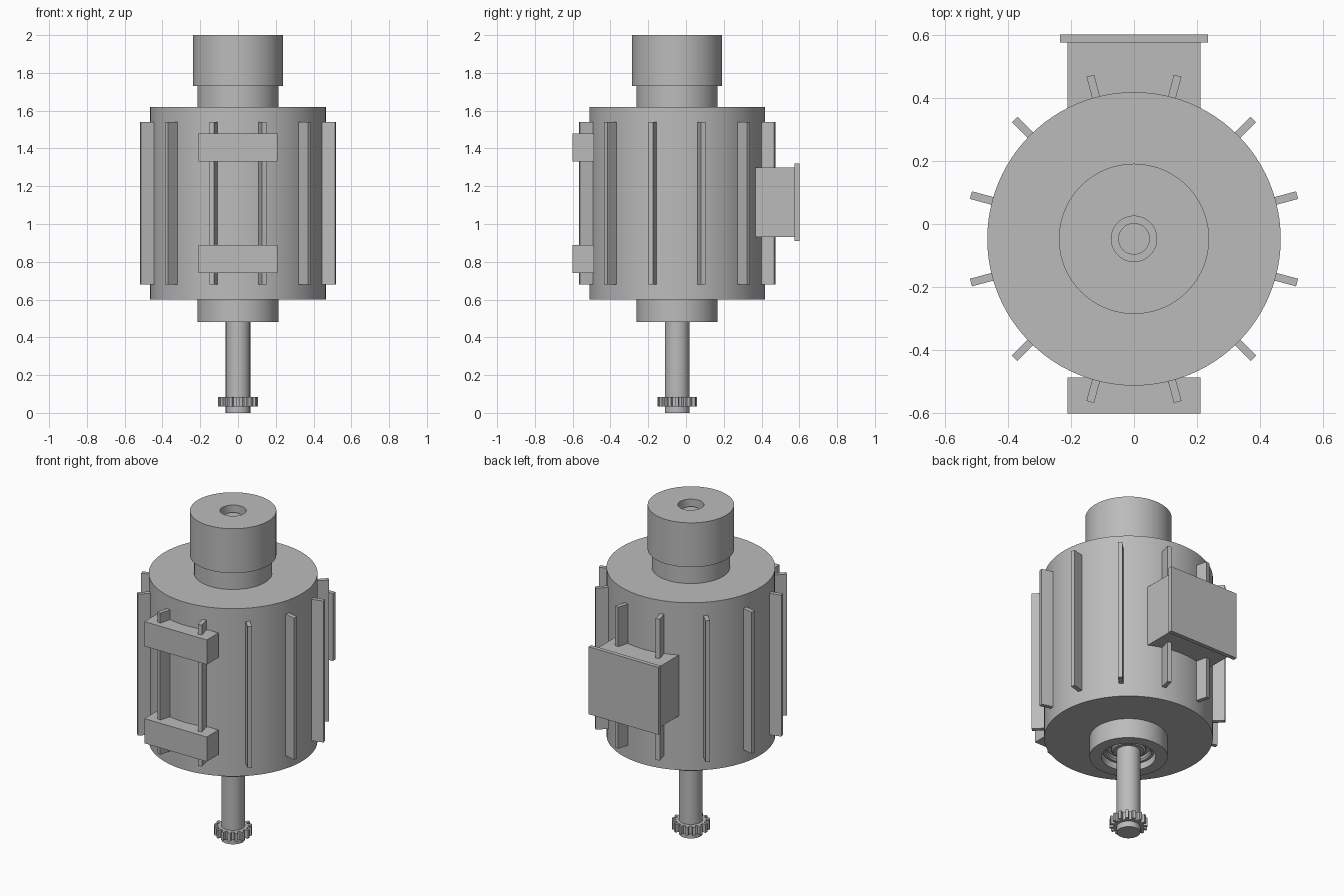
import bpy, bmesh, math
from mathutils import Matrix, Vector

cube = bpy.data.objects.get("Cube")
if cube:
    bpy.data.objects.remove(cube, do_unlink=True)

AXIS_Y = -0.047

grey = bpy.data.materials.new("motor grey")
grey.use_nodes = True
COLOUR = (0.5, 0.5, 0.5, 1)
grey.diffuse_color = COLOUR
grey.node_tree.nodes["Principled BSDF"].inputs["Base Color"].default_value = COLOUR


def finish(bm, name, smooth=False):
    bmesh.ops.recalc_face_normals(bm, faces=bm.faces[:])
    mesh = bpy.data.meshes.new(name)
    bm.to_mesh(mesh)
    bm.free()
    mesh.materials.append(grey)
    ob = bpy.data.objects.new(name, mesh)
    bpy.context.collection.objects.link(ob)
    if smooth:
        bpy.ops.object.select_all(action="DESELECT")
        ob.select_set(True)
        bpy.context.view_layer.objects.active = ob
        bpy.ops.object.shade_smooth_by_angle(angle=math.radians(30))
    return ob


def lathe(name, profile, steps=96):
    """Spin a radius/height profile, starting and ending on the axis."""
    bm = bmesh.new()
    verts = [bm.verts.new((r, 0, z)) for r, z in profile]
    edges = [bm.edges.new(pair) for pair in zip(verts, verts[1:])]
    bmesh.ops.spin(bm, geom=verts + edges, cent=(0, 0, 0), axis=(0, 0, 1),
                   angle=math.tau, steps=steps)
    bmesh.ops.remove_doubles(bm, verts=bm.verts[:], dist=1e-5)
    ob = finish(bm, name, True)
    ob.location.y = AXIS_Y
    return ob


def box(name, low, high, turn=0.0, y=0.0):
    bm = bmesh.new()
    low, high = Vector(low), Vector(high)
    bmesh.ops.create_cube(bm, size=1, matrix=Matrix.Translation((low + high) / 2)
                          @ Matrix.Diagonal((*(high - low), 1)))
    ob = finish(bm, name)
    ob.rotation_euler.z = turn
    ob.location.y = y
    return ob


# Housing with collars, top bore and a stepped bearing seat underneath
lathe("housing", [
    (0, 1.93), (0.072, 1.93), (0.072, 2), (0.238, 2), (0.238, 1.73),
    (0.215, 1.73), (0.215, 1.62), (0.465, 1.62), (0.465, 0.6),
    (0.215, 0.6), (0.215, 0.48), (0.15, 0.48), (0.15, 0.55), (0, 0.55)])

# Bearing races sitting in the lower collar
lathe("bearing", [
    (0, 0.515), (0.085, 0.515), (0.095, 0.525), (0.095, 0.54),
    (0.12, 0.54), (0.12, 0.525), (0.128, 0.515), (0.142, 0.515),
    (0.142, 0.549), (0, 0.549)])

# Drive shaft and its upper end inside the bore
lathe("drive_shaft", [(0, 0), (0.065, 0), (0.065, 0.53), (0, 0.53)], 48)
lathe("shaft_top_end", [(0, 1.92), (0.05, 1.92), (0.05, 1.965), (0, 1.965)], 48)

# Pinion: extruded tooth outline
TEETH = 16
bm = bmesh.new()
outline = []
for i in range(TEETH):
    for offset, r in ((-0.27, 0.083), (-0.2, 0.105), (0.2, 0.105), (0.27, 0.083)):
        a = math.tau * (i + offset) / TEETH
        outline.append(bm.verts.new((r * math.cos(a), r * math.sin(a), 0.035)))
face = bm.faces.new(outline)
top = bmesh.ops.extrude_face_region(bm, geom=[face])["geom"]
bmesh.ops.translate(bm, vec=(0, 0, 0.05),
                    verts=[v for v in top if isinstance(v, bmesh.types.BMVert)])
finish(bm, "pinion").location.y = AXIS_Y

# Cooling fins around the housing
for i in range(12):
    box(f"cooling_fin_{i + 1}", (0.45, -0.0125, 0.68), (0.535, 0.0125, 1.54),
        math.radians(15 + 30 * i), AXIS_Y)

# Mounting feet on the front
for name, z in (("lower", 0.74), ("upper", 1.33)):
    box(f"{name}_mounting_foot", (-0.21, -0.6, z), (0.21, -0.487, z + 0.15))

# Terminal box and lid on the back
box("terminal_box", (-0.21, 0.34, 0.93), (0.21, 0.575, 1.3))
box("terminal_box_lid", (-0.235, 0.575, 0.91), (0.235, 0.6, 1.32))
